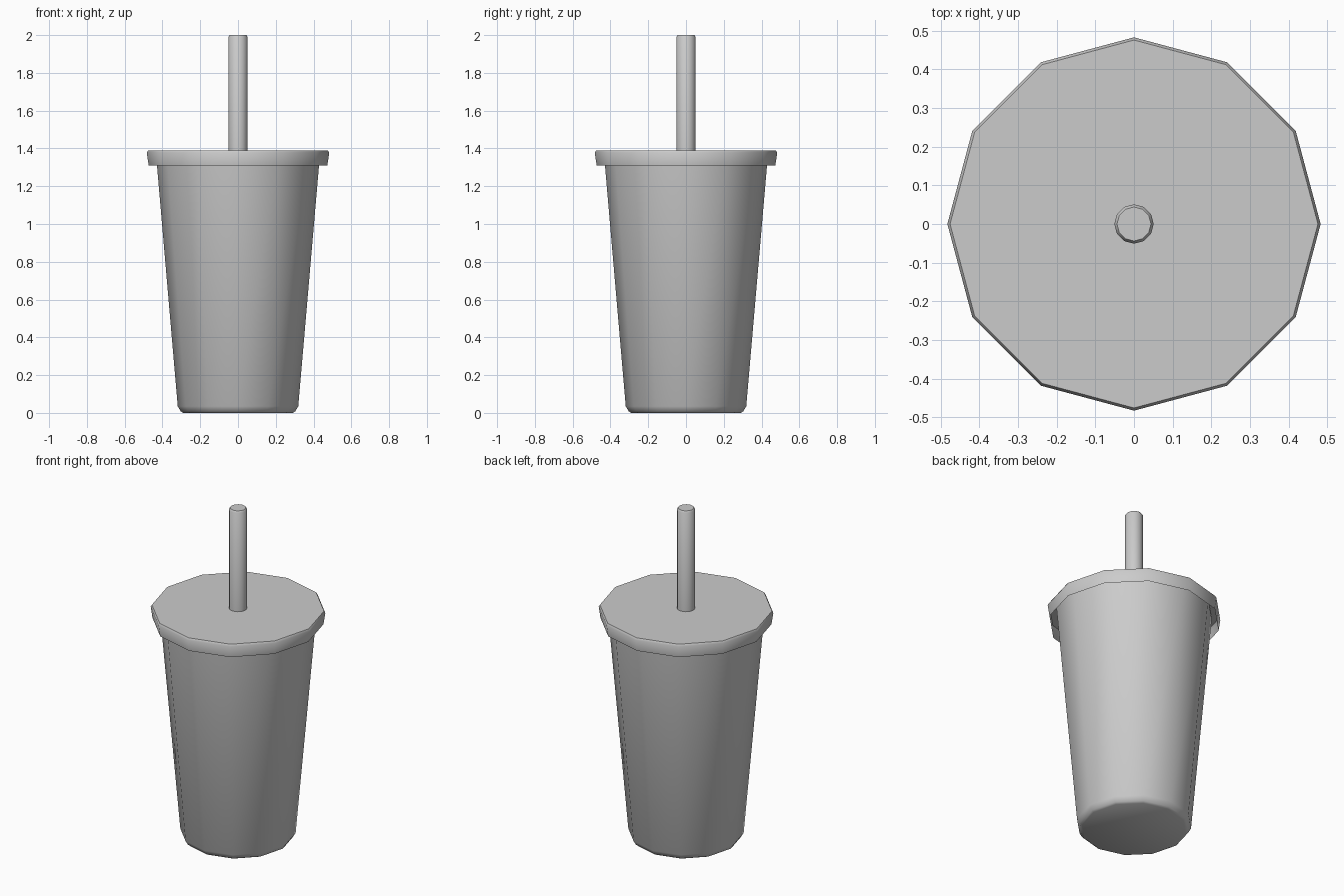
import bpy, bmesh, math

if "Cube" in bpy.data.objects:
    bpy.data.objects.remove(bpy.data.objects["Cube"])

SIDES = 12


def lathe(name, profile, cap_bottom=False, cap_top=False, smooth=50):
    """Turn a (radius, z) profile, listed bottom to top, around the z axis."""
    bm = bmesh.new()
    rings = []
    for r, z in profile:
        rings.append([bm.verts.new((r * math.cos(2 * math.pi * i / SIDES),
                                    r * math.sin(2 * math.pi * i / SIDES), z))
                      for i in range(SIDES)])
    for low, high in zip(rings, rings[1:]):
        for i in range(SIDES):
            j = (i + 1) % SIDES
            bm.faces.new((low[i], low[j], high[j], high[i]))
    if cap_bottom:
        bm.faces.new(rings[0][::-1])
    if cap_top:
        bm.faces.new(rings[-1])
    mesh = bpy.data.meshes.new(name)
    bm.to_mesh(mesh)
    bm.free()
    obj = bpy.data.objects.new(name, mesh)
    bpy.context.collection.objects.link(obj)
    bpy.ops.object.select_all(action='DESELECT')
    obj.select_set(True)
    bpy.context.view_layer.objects.active = obj
    bpy.ops.object.shade_smooth_by_angle(angle=math.radians(smooth))
    return obj


# Tapered cup with a chamfered base, its open rim tucked under the lid
lathe("cup", [(0.29, 0.0), (0.303, 0.008), (0.319, 0.035), (0.435, 1.38)],
      cap_bottom=True)

# Lid: flat top with an overhanging skirt, open underneath
lathe("lid", [(0.473, 1.31), (0.483, 1.378), (0.476, 1.39)], cap_top=True)

# Straw standing in the middle of the lid, with a softened tip
lathe("straw", [(0.051, 1.385), (0.051, 1.99), (0.044, 2.0)], cap_top=True)
